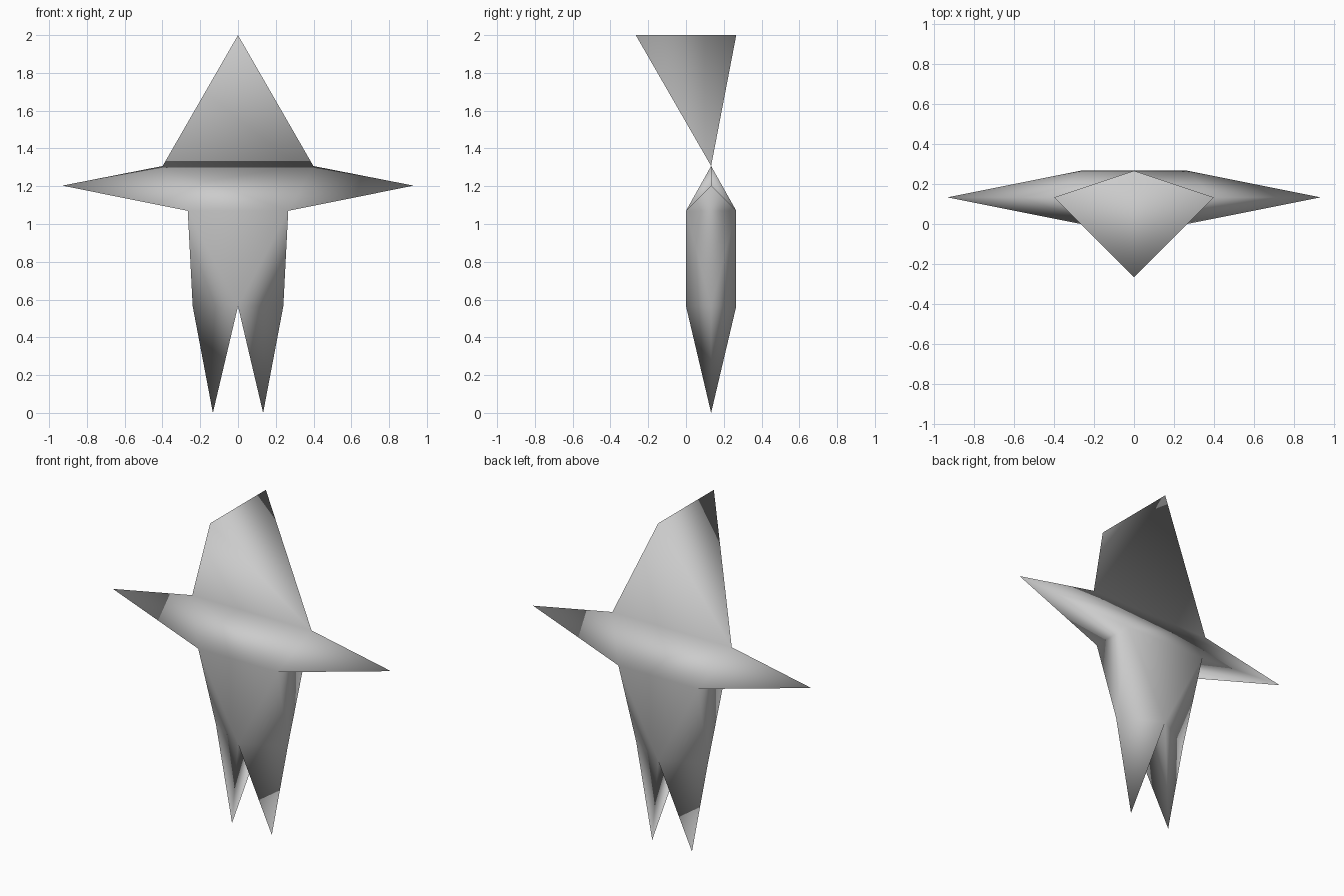
import bpy
import bmesh

if "Cube" in bpy.data.objects:
    bpy.data.objects.remove(bpy.data.objects["Cube"])

grey = bpy.data.materials.new("plain grey")
grey.diffuse_color = (0.6, 0.6, 0.6, 1)
grey.use_nodes = True
grey.node_tree.nodes["Principled BSDF"].inputs["Base Color"].default_value = grey.diffuse_color

MID = 0.133      # depth of the ridge, hips, arm tips and leg tips
BACK = 0.266     # depth of the back face

# Corner points; the head has its own ridge ends until it is joined on
points = {"crotch_f": (0, 0, 0.565), "crotch_b": (0, BACK, 0.565),
          "top_f": (0, -0.266, 2), "top_b": (0, BACK, 2)}
faces = []

# Arms and legs: pointed, mirrored left and right
for s, x in (("L", -1), ("R", 1)):
    points[s + "ridge"] = points[s + "head"] = (0.399 * x, MID, 1.307)
    points[s + "arm"] = (0.93 * x, MID, 1.203)
    points[s + "hip"] = (0.24 * x, MID, 0.565)
    points[s + "leg"] = (0.133 * x, MID, 0)
    for d, y in (("f", 0), ("b", BACK)):
        points[s + "pit_" + d] = (0.266 * x, y, 1.07)
        faces += [f"{s}ridge {s}arm {s}pit_{d}",         # arm front and back
                  f"{s}pit_{d} {s}hip crotch_{d}",       # thigh front and back
                  f"{s}hip crotch_{d} {s}leg"]           # leg front and back
    faces += [f"{s}arm {s}pit_f {s}pit_b",               # arm underside
              f"{s}pit_f {s}hip {s}pit_b",               # torso side
              f"crotch_f crotch_b {s}leg",               # leg inside
              f"{s}head top_f top_b"]                    # head side

# Torso and head, front and back
for d in "fb":
    faces += [f"Lridge Rridge Rpit_{d} Lpit_{d}",        # sloping chest and back
              f"Lpit_{d} Rpit_{d} crotch_{d}",           # belly
              f"Lhead Rhead top_{d}"]                    # head underside and back

# One smooth figure, with the wedge head joined to the body along the ridge
bm = bmesh.new()
vert = {key: bm.verts.new(co) for key, co in points.items()}
for face in faces:
    bm.faces.new([vert[key] for key in face.split()]).smooth = True
bmesh.ops.recalc_face_normals(bm, faces=bm.faces)
bmesh.ops.remove_doubles(bm, verts=bm.verts, dist=0.0001)
mesh = bpy.data.meshes.new("pointed_figure")
bm.to_mesh(mesh)
bm.free()
mesh.materials.append(grey)
figure = bpy.data.objects.new("pointed_figure", mesh)
bpy.context.collection.objects.link(figure)
